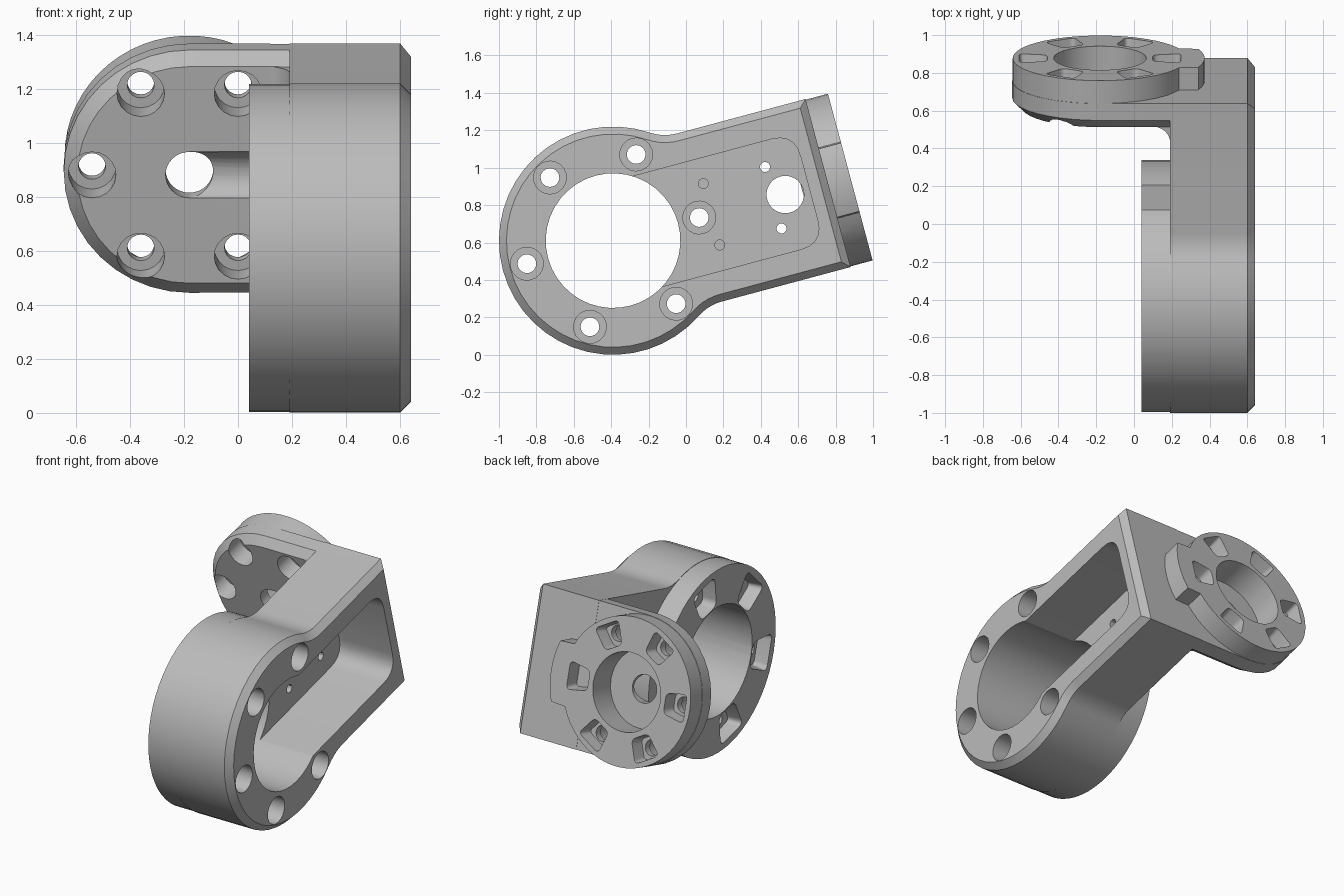
import bpy, bmesh
from math import radians, sin, cos, pi
from mathutils import Matrix

if "Cube" in bpy.data.objects:
    bpy.data.objects.remove(bpy.data.objects["Cube"])

metal = bpy.data.materials.new("grey_metal")
metal.use_nodes = True
metal.diffuse_color = (0.5, 0.5, 0.5, 1)
metal.node_tree.nodes["Principled BSDF"].inputs["Base Color"].default_value = (0.5, 0.5, 0.5, 1)

# Local frame: x across, u along the arm, v across the arm; origin at the ring centre
RING, DISC = 0.61, 0.465          # outer radii of the two flanges
DISC_X = -0.18                    # disc centre in x
WALL, FRONT, BACK = 0.19, 1.046, 1.19
PLACE = {"x": lambda d, p, q: (d, p, q),
         "u": lambda d, p, q: (p, d, q),
         "v": lambda d, p, q: (p, q, d)}


def arc(cx, cy, r, start, end, n):
    angles = [radians(start + (end - start) * i / n) for i in range(n + 1)]
    return [(cx + r * cos(t), cy + r * sin(t)) for t in angles]


def circle(cx, cy, r, n=32):
    return arc(cx, cy, r, 0, 360, n)[:-1]


def prism(name, points, axis, a, b, chamfer_at=None, chamfer=0.04, flare=1.0):
    """Extrude a 2D outline along an axis; flare scales the far end."""
    bm = bmesh.new()
    n = len(points)
    mx, my = sum(p[0] for p in points) / n, sum(p[1] for p in points) / n
    low, high = [[bm.verts.new(PLACE[axis](d, mx + (p - mx) * s, my + (q - my) * s))
                  for p, q in points] for d, s in ((a, 1.0), (b, flare))]
    caps = {a: bm.faces.new(low), b: bm.faces.new(high)}
    for i in range(n):
        j = (i + 1) % n
        bm.faces.new((low[i], low[j], high[j], high[i]))
    bmesh.ops.recalc_face_normals(bm, faces=bm.faces)
    if chamfer_at is not None:
        bmesh.ops.bevel(bm, geom=list(caps[chamfer_at].edges), offset=chamfer,
                        segments=1, affect="EDGES")
    mesh = bpy.data.meshes.new(name)
    bm.to_mesh(mesh)
    bm.free()
    obj = bpy.data.objects.new(name, mesh)
    bpy.context.scene.collection.objects.link(obj)
    mesh.materials.append(metal)
    return obj


def combine(target, tools, operation):
    """Apply one boolean with all tools at once, then drop the tools."""
    group = bpy.data.collections.new("tools")
    bpy.context.scene.collection.children.link(group)
    for tool in tools:
        group.objects.link(tool)
    mod = target.modifiers.new("boolean", "BOOLEAN")
    mod.operation, mod.solver = operation, "EXACT"
    mod.operand_type, mod.collection = "COLLECTION", group
    bpy.context.view_layer.objects.active = target
    bpy.ops.object.modifier_apply(modifier=mod.name)
    for tool in tools:
        bpy.data.objects.remove(tool)
    bpy.data.collections.remove(group)


def tabbed_disc(cx, r):
    return ([(cx + p, q) for p, q in arc(0, 0, r, 25, 335, 50)]
            + [(cx + p, q) for p, q in arc(0, 0, r * 1.2, -20, 20, 6)])


def rounded(corners, r):
    """Round the corners of a convex outline with short curves."""
    out = []
    for i, (x, y) in enumerate(corners):
        px, py = corners[i - 1]
        nx, ny = corners[(i + 1) % len(corners)]
        lp = ((px - x) ** 2 + (py - y) ** 2) ** 0.5
        ln = ((nx - x) ** 2 + (ny - y) ** 2) ** 0.5
        ax, ay = x + (px - x) * r / lp, y + (py - y) * r / lp
        bx, by = x + (nx - x) * r / ln, y + (ny - y) * r / ln
        for k in range(6):
            t = k / 5
            w = (1 - t) ** 2, 2 * t * (1 - t), t * t
            out.append((w[0] * ax + w[1] * x + w[2] * bx, w[0] * ay + w[1] * y + w[2] * by))
    return out


def wedge(cx, r, angle):
    """Rounded trapezoid pocket on a flange of radius r."""
    inner, outer = r * 0.62, r * 0.9
    pts = rounded([(inner, -r * 0.12), (outer, -r * 0.17),
                   (outer, r * 0.17), (inner, r * 0.12)], r * 0.06)
    c, s = cos(angle), sin(angle)
    return [(cx + p * c - q * s, p * s + q * c) for p, q in pts]


# Arm and ring body with its chamfered outer side
outline = (arc(0, 0, RING, 56.2, 303.8, 32)
           + arc(0.478, -0.715, 0.25, 123.8, 90, 5)[1:]
           + [(BACK, -DISC), (BACK, DISC)]
           + arc(0.478, 0.715, 0.25, 270, 236.2, 5)[:-1])
bracket = prism("angled_bracket", outline, "x", WALL, 0.64, chamfer_at=0.64)

# Ring flange, end plate, disc flange and inside fillet
side = DISC - 0.001
plate = [(0.3, -side), (0.3, side)] + arc(DISC_X, 0, DISC, 90, 270, 20)
corner = arc(0.102, 0.958, 0.09, 0, 90, 6) + [(0.102, 1.1), (0.25, 1.1), (0.25, 0.958)]
combine(bracket, [
    prism("ring_flange", tabbed_disc(0, RING - 0.003), "x", 0.04, 0.24),
    prism("end_plate", plate, "u", FRONT, BACK - 0.002, chamfer_at=FRONT, chamfer=0.05),
    prism("disc_flange", tabbed_disc(DISC_X, DISC - 0.003), "u", 1.15, 1.313),
    prism("inside_fillet", corner, "v", -0.414, 0.414),
], "UNION")

# Arm pocket, ring bore, disc bore and cable passage
pocket = rounded([(0, -0.305), (1.085, -0.305), (1.085, 0.305), (0, 0.305)], 0.13)
cutters = [
    prism("arm_pocket", pocket, "x", 0.25, 0.8),
    prism("ring_bore", circle(0, 0, 0.36, 40), "x", -0.1, 0.9),
    prism("disc_bore", circle(DISC_X, 0, 0.245, 40), "u", 1.12, 1.4),
    prism("disc_hole", circle(DISC_X, 0, 0.088), "u", 0.9, 1.3),
    prism("cable_passage", circle(0.953, 0, 0.1), "x", 0.1, 0.4),
    prism("cable_trough", circle(1.0, 0, 0.101), "x", DISC_X, 0.22),
]

# Small screw holes in the arm floor
for u, end in ((0.545, 0.15), (0.887, 0.0)):
    for v in (-0.17, 0.17):
        cutters.append(prism("screw_hole", circle(u, v, 0.027, 12), "x", end, 0.4))

# Six bolt seats and wedge pockets on each flange
for i in range(6):
    t = i * pi / 3
    u, v = 0.477 * cos(t), 0.477 * sin(t)
    cutters += [prism("ring_bolt_seat", circle(u, v, 0.088, 20), "x", 0.2, 0.85),
                prism("ring_bolt_hole", circle(u, v, 0.05, 20), "x", 0, 0.3),
                prism("ring_wedge", wedge(0, RING, t), "x", 0.13, 0.03, flare=1.15),
                prism("disc_wedge", wedge(DISC_X, DISC, t), "u", 1.22, 1.32, flare=1.15)]
    if i:
        x, w = DISC_X + 0.36 * cos(t), 0.36 * sin(t)
        cutters += [prism("disc_bolt_seat", circle(x, w, 0.088, 20), "u", 0.95, 1.17),
                    prism("disc_bolt_hole", circle(x, w, 0.05, 20), "u", 1.1, 1.3)]
combine(bracket, cutters, "DIFFERENCE")

# Tilt the arm upward and set it on the floor
bracket.data.transform(Matrix.Translation((0, -0.39, 0.61)) @ Matrix.Rotation(radians(15), 4, "X"))
bpy.ops.object.select_all(action="DESELECT")
bracket.select_set(True)
bpy.context.view_layer.objects.active = bracket
bpy.ops.object.shade_smooth_by_angle(angle=radians(30))
